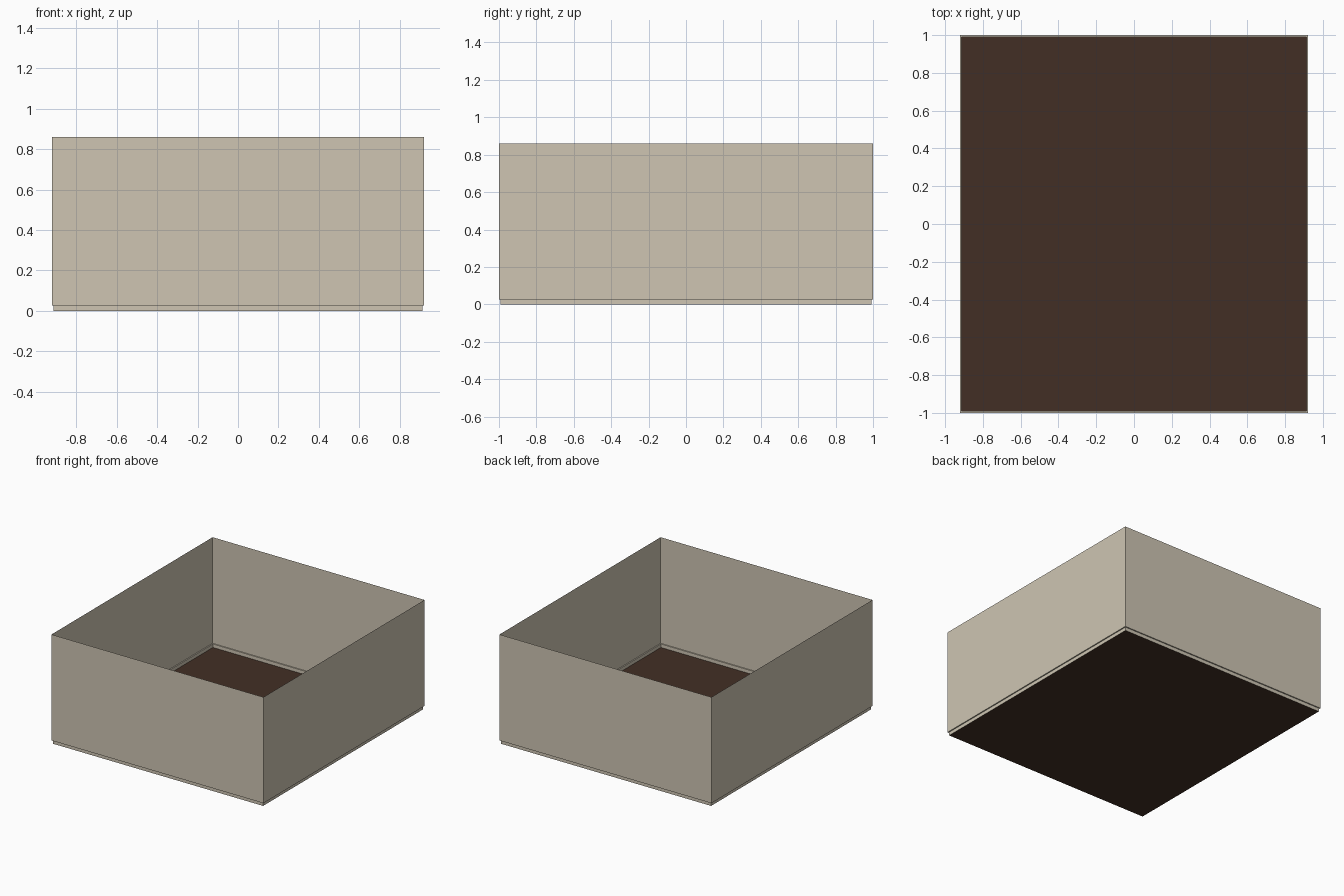
import bpy

if "Cube" in bpy.data.objects:
    bpy.data.objects.remove(bpy.data.objects["Cube"])


def material(name, rgb):
    m = bpy.data.materials.new(name)
    m.diffuse_color = (*rgb, 1.0)
    m.use_nodes = True
    m.node_tree.nodes["Principled BSDF"].inputs["Base Color"].default_value = m.diffuse_color
    return m


def make_object(name, verts, faces, mat):
    mesh = bpy.data.meshes.new(name)
    mesh.from_pydata(verts, [], faces)
    mesh.materials.append(mat)
    obj = bpy.data.objects.new(name, mesh)
    bpy.context.collection.objects.link(obj)
    return obj


def ring(hx, hy, z):
    return [(-hx, -hy, z), (hx, -hy, z), (hx, hy, z), (-hx, hy, z)]


beige = material("beige", (0.62, 0.56, 0.45))
brown = material("dark brown", (0.055, 0.028, 0.018))

HX, HY, TOP = 0.921, 1.0, 0.86
LEDGE, INSET = 0.027, 0.009

# Thin walls: inset skirting, narrow ledge, tall open-topped sides
rings = [ring(HX - INSET, HY - INSET, 0.0),
         ring(HX - INSET, HY - INSET, LEDGE),
         ring(HX, HY, LEDGE),
         ring(HX, HY, TOP)]
verts = [v for r in rings for v in r]
faces = [(4 * r + i, 4 * r + (i + 1) % 4, 4 * r + 4 + (i + 1) % 4, 4 * r + 4 + i)
         for r in range(3) for i in range(4)]
make_object("walls", verts, faces, beige)

# Floor sheet
make_object("floor", ring(HX - INSET, HY - INSET, 0.0), [(0, 1, 2, 3)], brown)
